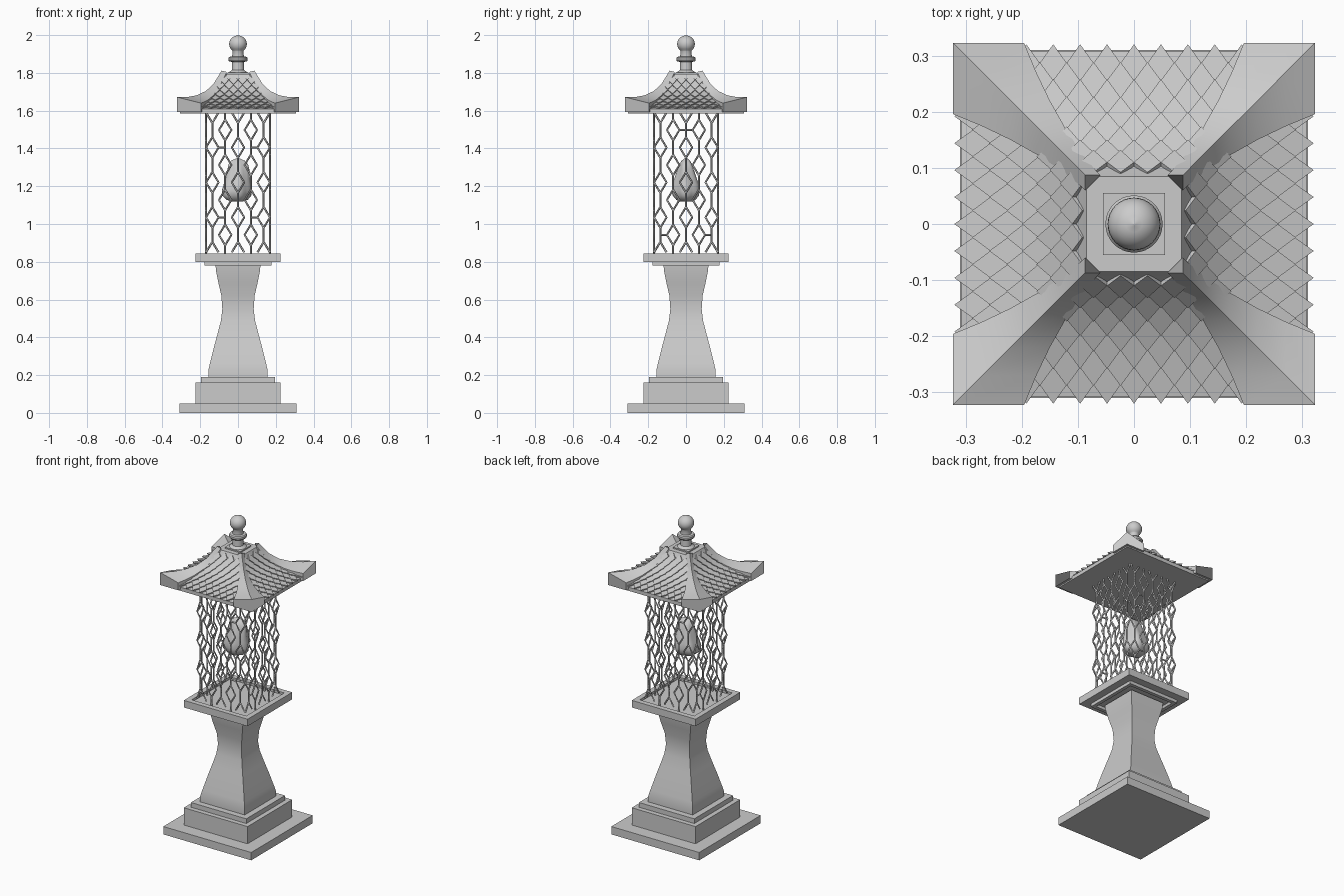
import bpy, math
from mathutils import Vector, Matrix

if "Cube" in bpy.data.objects:
    bpy.data.objects.remove(bpy.data.objects["Cube"])


def make(name, verts, faces, smooth=None):
    me = bpy.data.meshes.new(name)
    me.from_pydata([tuple(v) for v in verts], [], faces)
    ob = bpy.data.objects.new(name, me)
    bpy.context.collection.objects.link(ob)
    bpy.ops.object.select_all(action='DESELECT')
    ob.select_set(True)
    bpy.context.view_layer.objects.active = ob
    bpy.ops.object.mode_set(mode='EDIT')
    bpy.ops.mesh.select_all(action='SELECT')
    bpy.ops.mesh.normals_make_consistent(inside=False)
    bpy.ops.object.mode_set(mode='OBJECT')
    if smooth:
        bpy.ops.object.shade_smooth_by_angle(angle=math.radians(smooth))
    return ob


def loft(name, rings, smooth=None):
    """Skin equal-length rings and cap both ends."""
    n = len(rings[0])
    verts = [v for r in rings for v in r]
    faces = [(i * n + j, i * n + (j + 1) % n, (i + 1) * n + (j + 1) % n, (i + 1) * n + j)
             for i in range(len(rings) - 1) for j in range(n)]
    faces += [tuple(range(n))[::-1], tuple(range(len(verts) - n, len(verts)))]
    return make(name, verts, faces, smooth)


def square_stack(name, profile, smooth=None):
    return loft(name, [[(-h, -h, z), (h, -h, z), (h, h, z), (-h, h, z)]
                       for h, z in profile], smooth)


def lathe(name, profile, n=32):
    return loft(name, [[(r * math.cos(a), r * math.sin(a), z)
                        for a in (2 * math.pi * k / n for k in range(n))]
                       for r, z in profile], 35)


# Stepped base, waisted column and tray with a raised rim
square_stack("base_steps", [(.31, 0), (.31, .05), (.225, .05), (.225, .16),
                            (.195, .16), (.195, .19)])
square_stack("column", [(.157, .188), (.157, .225), (.148, .265), (.128, .345), (.108, .42),
                        (.09, .49), (.083, .55), (.088, .62), (.104, .69), (.116, .75),
                        (.119, .785)], 30)
square_stack("tray", [(.15, .795), (.155, .78), (.177, .78), (.177, .80), (.225, .80),
                      (.225, .845), (.192, .845), (.192, .83)])

# Roof body: flat underside and concave slope
slope = [(.085, 1.795), (.10, 1.765), (.13, 1.715), (.17, 1.675),
         (.22, 1.645), (.27, 1.622), (.308, 1.608)]
square_stack("roof", [(.308, 1.585)] + slope[::-1] + [(.055, 1.795), (.055, 1.803)], 30)


def on_slope(s):
    """Point and outward normal at arc length s down the slope."""
    for i in range(len(slope) - 1):
        a, b = Vector(slope[i]), Vector(slope[i + 1])
        L = (b - a).length
        if s <= L or i == len(slope) - 2:
            t = (b - a) / L
            return a + t * s, Vector((-t.y, t.x))
        s -= L


total = sum((Vector(b) - Vector(a)).length for a, b in zip(slope, slope[1:]))

# Hip ridges: mitred bars that flare towards the corners
# columns: corner half, side half, crest z, side z, bottom z
hip = [(.087, .060, 1.812, 1.805, 1.76), (.10, .072, 1.79, 1.78, 1.73),
       (.13, .096, 1.742, 1.73, 1.68), (.17, .122, 1.704, 1.69, 1.64),
       (.22, .150, 1.681, 1.663, 1.61), (.27, .174, 1.672, 1.648, 1.595),
       (.323, .196, 1.672, 1.640, 1.592), (.306, .200, 1.592, 1.592, 1.590)]
for k in range(4):
    rings = [[(w, c, zs), (c, c, zc), (c, w, zs), (c, w, zb), (c, c, zb), (w, c, zb)]
             for c, w, zc, zs, zb in hip[:-1]]
    ob = loft("hip_ridge", rings, 25)
    ob.data.transform(Matrix.Rotation(k * math.pi / 2, 4, 'Z'))

# Pointed shingles in staggered rows on every slope
step, pitch = .034, .048
tv, tf = [], []


def side_width(d):
    for a, b in zip(hip, hip[1:]):
        if a[0] <= d <= b[0]:
            return a[1] + (b[1] - a[1]) * (d - a[0]) / (b[0] - a[0])
    return .06


for k in range(4):
    rot = Matrix.Rotation(k * math.pi / 2, 3, 'Z')
    for row in range(8):
        s = total + .008 - row * step
        p, _ = on_slope(s)
        for j in range(-10, 11):
            x = (j + .5 * (row % 2)) * pitch
            if abs(x) > side_width(p.x) + .006:
                continue
            base = len(tv)
            for thick in (0, -.008):
                for dx, ds, lift in ((0, 0, .014), (pitch / 2, step, .009),
                                     (0, 2 * step, .003), (-pitch / 2, step, .009)):
                    q, n = on_slope(max(s - ds, .01))
                    q = q + n * (lift + thick)
                    tv.append(rot @ Vector((x + dx, -q.x, q.y)))
            tf += [tuple(base + i for i in f) for f in
                   ((0, 1, 2, 3), (7, 6, 5, 4), (0, 4, 5, 1), (1, 5, 6, 2),
                    (2, 6, 7, 3), (3, 7, 4, 0))]
make("roof_shingles", tv, tf)

# Finial: collar, ring, neck and ball with a slight point
ball = [(.047 * math.sin(t), 1.953 - .045 * math.cos(t))
        for t in (math.radians(a) for a in range(42, 176, 12))]
lathe("finial", [(.052, 1.795), (.05, 1.803), (.033, 1.815), (.031, 1.858), (.046, 1.86),
                 (.051, 1.867), (.051, 1.878), (.046, 1.885), (.031, 1.887), (.029, 1.915)]
      + ball + [(.001, 2.0)])

# Wire lattice: chains of tall diamonds joined by straight links
cu = bpy.data.curves.new("lattice", 'CURVE')
cu.dimensions = '3D'
cu.bevel_depth = .0055
cu.bevel_resolution = 0
cu.use_fill_caps = True
BOT, TOP, PER = .832, 1.59, .185


def wire(pts, rot):
    sp = cu.splines.new('POLY')
    sp.points.add(len(pts) - 1)
    for p, (x, z) in zip(sp.points, pts):
        p.co = (*(rot @ Vector((x, -.17, z))), 1)


for k in range(4):
    rot = Matrix.Rotation(k * math.pi / 2, 3, 'Z')
    for c in range(-2, 3):
        z0 = .85 + (PER / 2 if c % 2 else 0)
        for sgn in (-1, 1):
            pts = [(c * .068, BOT)] if c % 2 else []
            for i in range(5):
                for dz, dx in ((-.055, 0), (0, .033 * sgn), (.055, 0)):
                    z = z0 + PER * i + dz
                    if BOT < z < TOP + .001:
                        pts.append((c * .068 + dx, z))
            if c % 2:
                pts.append((c * .068, TOP))
            wire(pts, rot)
    # short cross links
    links = ([(-.103, -.068, 1.405), (.068, .103, 1.405), (-.103, -.068, 1.035),
              (.068, .103, 1.035)] if k % 2 == 0 else
             [(-.035, 0, 1.4975), (-.101, -.136, .9425)])
    for a, b, z in links:
        wire([(a, z), (b, z)], rot)
lattice = bpy.data.objects.new("lattice", cu)
bpy.context.collection.objects.link(lattice)

# Flame: lopsided, lightly lobed drop (z, centre x, radius x, radius y)
flame = [(1.118, -.005, .025, .03), (1.128, -.008, .056, .05), (1.15, -.01, .075, .067),
         (1.175, -.01, .078, .072), (1.21, -.006, .07, .068), (1.25, -.001, .06, .055),
         (1.29, .002, .056, .042), (1.315, .002, .05, .034), (1.335, 0, .035, .022),
         (1.347, 0, .01, .008)]
rings = []
for z, cx, rx, ry in flame:
    ring = []
    for i in range(30):
        a = 2 * math.pi * i / 30
        f = 1 + .07 * math.cos(5 * a + 9 * (z - 1.12))
        ring.append((cx + rx * f * math.cos(a), ry * f * math.sin(a), z))
    rings.append(ring)
loft("flame", rings, 50)
